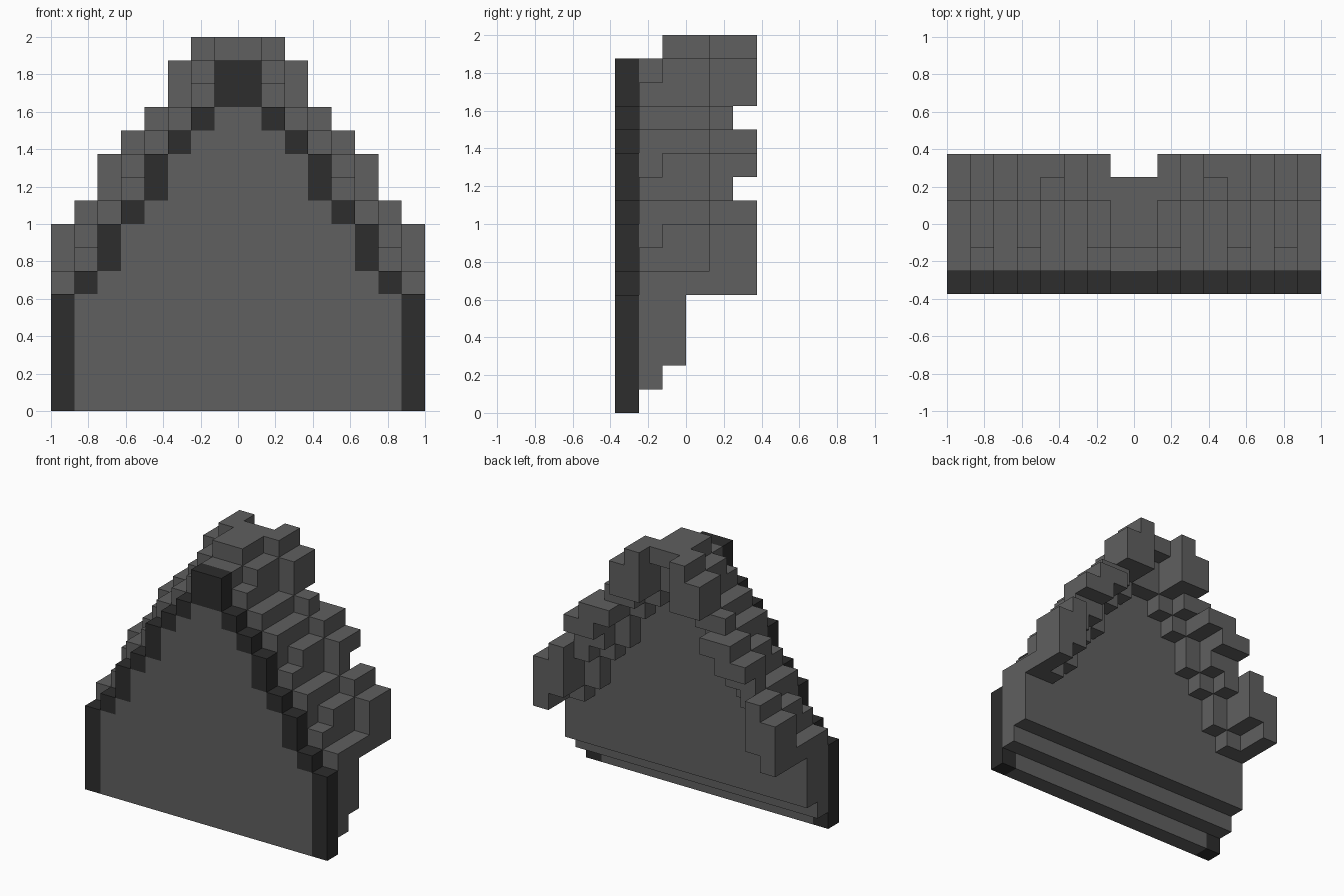
import bpy
import bmesh
import math

cube = bpy.data.objects.get("Cube")
if cube:
    bpy.data.objects.remove(cube, do_unlink=True)

U = 0.125  # block size


def material(name, v):
    m = bpy.data.materials.new(name)
    m.use_nodes = True
    col = (v, v, v, 1)
    m.diffuse_color = col
    bsdf = m.node_tree.nodes["Principled BSDF"]
    bsdf.inputs["Base Color"].default_value = col
    bsdf.inputs["Roughness"].default_value = 0.9
    return m


STONE = material("grey stone", 0.115)
TRIM = material("charcoal trim", 0.026)


def stepped_layer(name, bottoms, tops, y0, y1, mat):
    """Mirrored slab of block columns (listed from the middle outwards), outer skin only."""
    cells = set()
    for i, (lo, hi) in enumerate(zip(bottoms, tops)):
        for z in range(lo, hi):
            cells |= {(i, z), (-1 - i, z)}
    bm = bmesh.new()

    def face(pts):
        bm.faces.new([bm.verts.new((x * U, y * U, z * U)) for x, y, z in pts])

    for x, z in cells:
        corners = [(x, z), (x + 1, z), (x + 1, z + 1), (x, z + 1)]
        face([(a, y0, b) for a, b in corners])
        face([(a, y1, b) for a, b in reversed(corners)])
        for k, (dx, dz) in enumerate([(0, -1), (1, 0), (0, 1), (-1, 0)]):
            if (x + dx, z + dz) not in cells:
                (a, b), (c, d) = corners[k], corners[(k + 1) % 4]
                face([(a, y0, b), (a, y1, b), (c, y1, d), (c, y0, d)])
    bmesh.ops.remove_doubles(bm, verts=bm.verts, dist=1e-4)
    bmesh.ops.dissolve_limit(bm, angle_limit=math.radians(1),
                             verts=bm.verts, edges=bm.edges)
    bmesh.ops.recalc_face_normals(bm, faces=bm.faces)
    mesh = bpy.data.meshes.new(name)
    bm.to_mesh(mesh)
    bm.free()
    mesh.materials.append(mat)
    ob = bpy.data.objects.new(name, mesh)
    bpy.context.collection.objects.link(ob)
    return ob


# Stair outlines, in blocks, from the middle column to the outer one
trim_low = [13, 12, 11, 9, 8, 6, 5, 0]
trim_top = [15, 13, 12, 11, 9, 8, 6, 5]
step_top = [15, 14, 13, 12, 10, 9, 7, 6]
roof_top = [16, 15, 13, 12, 11, 9, 8, 6]
roof_low = [13, 12, 11, 9, 8, 6, 5, 5]

# Front panel and its dark stepped border
stepped_layer("front_panel", [0] * 8, trim_low, -3, -2, STONE)
stepped_layer("front_trim", trim_low, trim_top, -3, -2, TRIM)

# Wall behind the panel, with the underside stepping up towards the back
stepped_layer("wall_front", [1] * 8, step_top, -2, -1, STONE)
stepped_layer("wall_back", [2] * 8, roof_top, -1, 0, STONE)

# Roof stones overhanging the back of the wall
stepped_layer("roof_inner", roof_low, roof_top, 0, 1, STONE)
stepped_layer("roof_outer", [15, 13, 12, 11, 9, 8, 6, 5],
              [16, 16, 15, 13, 12, 11, 9, 8], 1, 2, STONE)
stepped_layer("roof_rear_stones", [0, 13, 13, 11, 10, 10, 6, 5],
              [0, 16, 15, 12, 12, 11, 9, 8], 2, 3, STONE)
